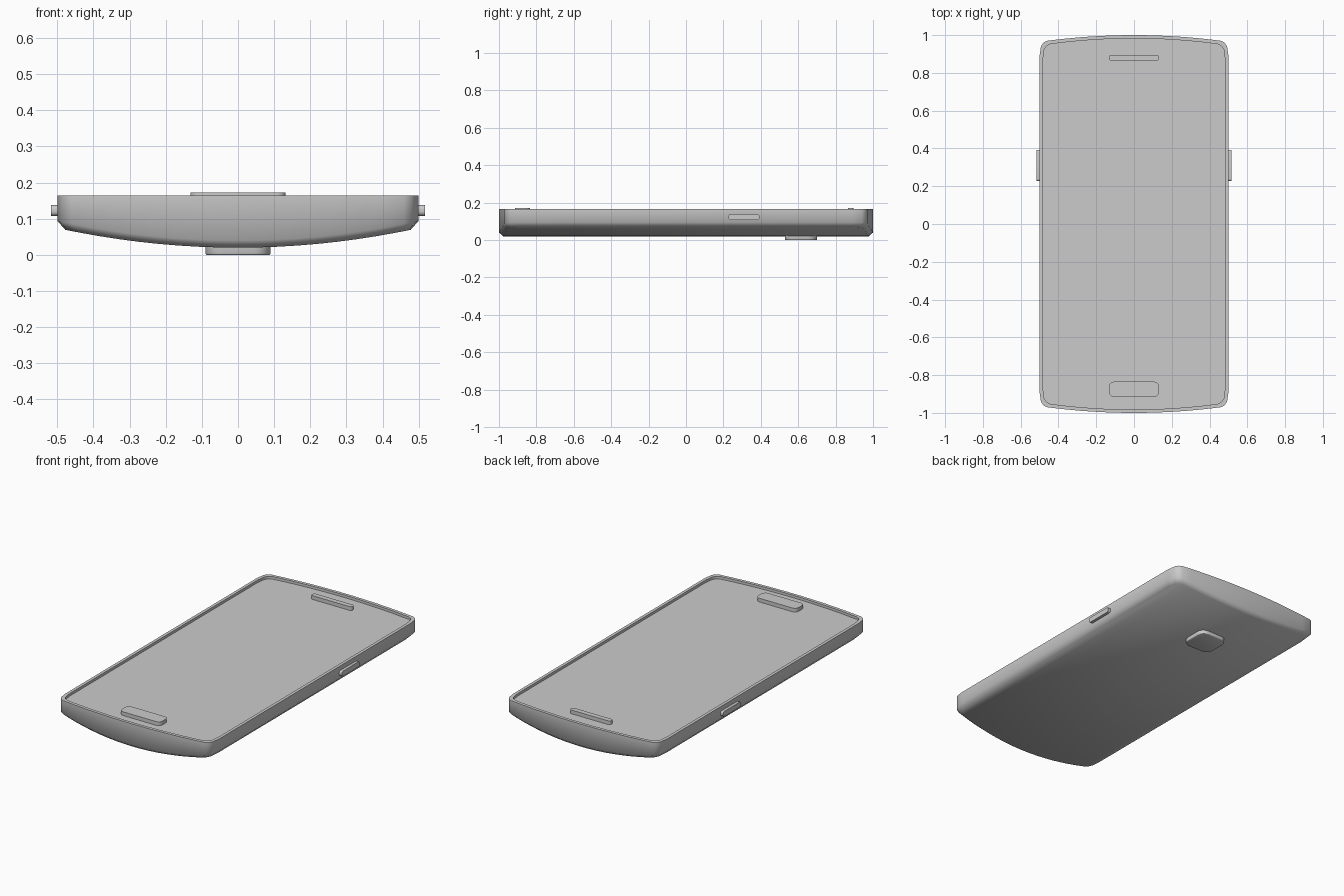
import bpy, bmesh, math
from mathutils import Matrix

cube = bpy.data.objects.get("Cube")
if cube:
    bpy.data.objects.remove(cube)

grey = bpy.data.materials.new("plain grey")
grey.use_nodes = True
colour = (0.6, 0.6, 0.6, 1)
grey.diffuse_color = colour
grey.node_tree.nodes["Principled BSDF"].inputs["Base Color"].default_value = colour


def finish(name, bm, angle):
    bmesh.ops.recalc_face_normals(bm, faces=bm.faces[:])
    mesh = bpy.data.meshes.new(name)
    bm.to_mesh(mesh)
    bm.free()
    obj = bpy.data.objects.new(name, mesh)
    bpy.context.collection.objects.link(obj)
    mesh.materials.append(grey)
    bpy.ops.object.select_all(action="DESELECT")
    obj.select_set(True)
    bpy.context.view_layer.objects.active = obj
    bpy.ops.object.shade_smooth_by_angle(angle=math.radians(angle))
    return obj


# Curved end of the body: shallow arc with rounded corners
corner = [(0.46, 0.97), (0.48, 0.96), (0.493, 0.94), (0.5, 0.89)]
arc = [(0.46 * i / 8, 1 - 0.03 * (i / 8) ** 2) for i in range(8)]
half = arc + corner
end = [(-x, y) for x, y in reversed(half[1:])] + half
outline = end + [(x, -y) for x, y in reversed(end)]
count = len(end)


def back(x):
    return 0.02 + 0.05 * (x / 0.48) ** 2


def ring(bm, inset, height):
    pts = [(x * (1 - inset / 0.5), y * (1 - inset)) for x, y in outline]
    return [bm.verts.new((x, y, height(x))) for x, y in pts]


# Body shell: recessed screen, raised rim, walls, curved back
bm = bmesh.new()
rings = [
    ring(bm, 0.018, lambda x: 0.15),
    ring(bm, 0.018, lambda x: 0.165),
    ring(bm, 0, lambda x: 0.165),
    ring(bm, 0, lambda x: back(x) + 0.02),
    ring(bm, 0.022, back),
]
for a, b in zip(rings, rings[1:]):
    for i in range(len(a)):
        j = (i + 1) % len(a)
        bm.faces.new((a[i], a[j], b[j], b[i]))
for r in (rings[0], rings[-1]):
    for i in range(count - 1):
        bm.faces.new((r[i], r[i + 1], r[-2 - i], r[-1 - i]))
finish("phone_body", bm, 60)


def plate(name, size, radius, place, edge=0.0, angle=40):
    """Rounded rectangle extruded along its local z, centred on place."""
    w, h, depth = (s / 2 for s in size)
    bm = bmesh.new()
    verts = []
    for k, (sx, sy) in enumerate([(1, 1), (-1, 1), (-1, -1), (1, -1)]):
        for step in range(6):
            a = math.radians(90 * k + 18 * step)
            verts.append(bm.verts.new((sx * (w - radius) + radius * math.cos(a),
                                       sy * (h - radius) + radius * math.sin(a), -depth)))
    base = bm.faces.new(verts)
    top = bmesh.ops.extrude_face_region(bm, geom=[base])["geom"]
    moved = [v for v in top if isinstance(v, bmesh.types.BMVert)]
    bmesh.ops.translate(bm, verts=moved, vec=(0, 0, 2 * depth))
    if edge:
        rim = [e for e in bm.edges if all(v.co.z < 0 for v in e.verts)]
        bmesh.ops.bevel(bm, geom=rim, offset=edge, segments=2, affect="EDGES", profile=0.5)
    bm.transform(place)
    return finish(name, bm, angle)


# Screen-side details
plate("home_button", (0.264, 0.08, 0.024), 0.025, Matrix.Translation((0, -0.875, 0.16)))
plate("earpiece", (0.264, 0.03, 0.024), 0.012, Matrix.Translation((0, 0.88, 0.16)))

# Side buttons
for side, sign in (("left", 1), ("right", -1)):
    turn = Matrix.Translation((sign * 0.502, 0.31, 0.123)) @ Matrix.Rotation(math.radians(90), 4, "Y")
    plate(side + "_side_button", (0.03, 0.166, 0.03), 0.012, turn)

# Camera bump on the back
plate("camera_bump", (0.18, 0.172, 0.04), 0.045, Matrix.Translation((0, 0.615, 0.02)), 0.004, 60)
